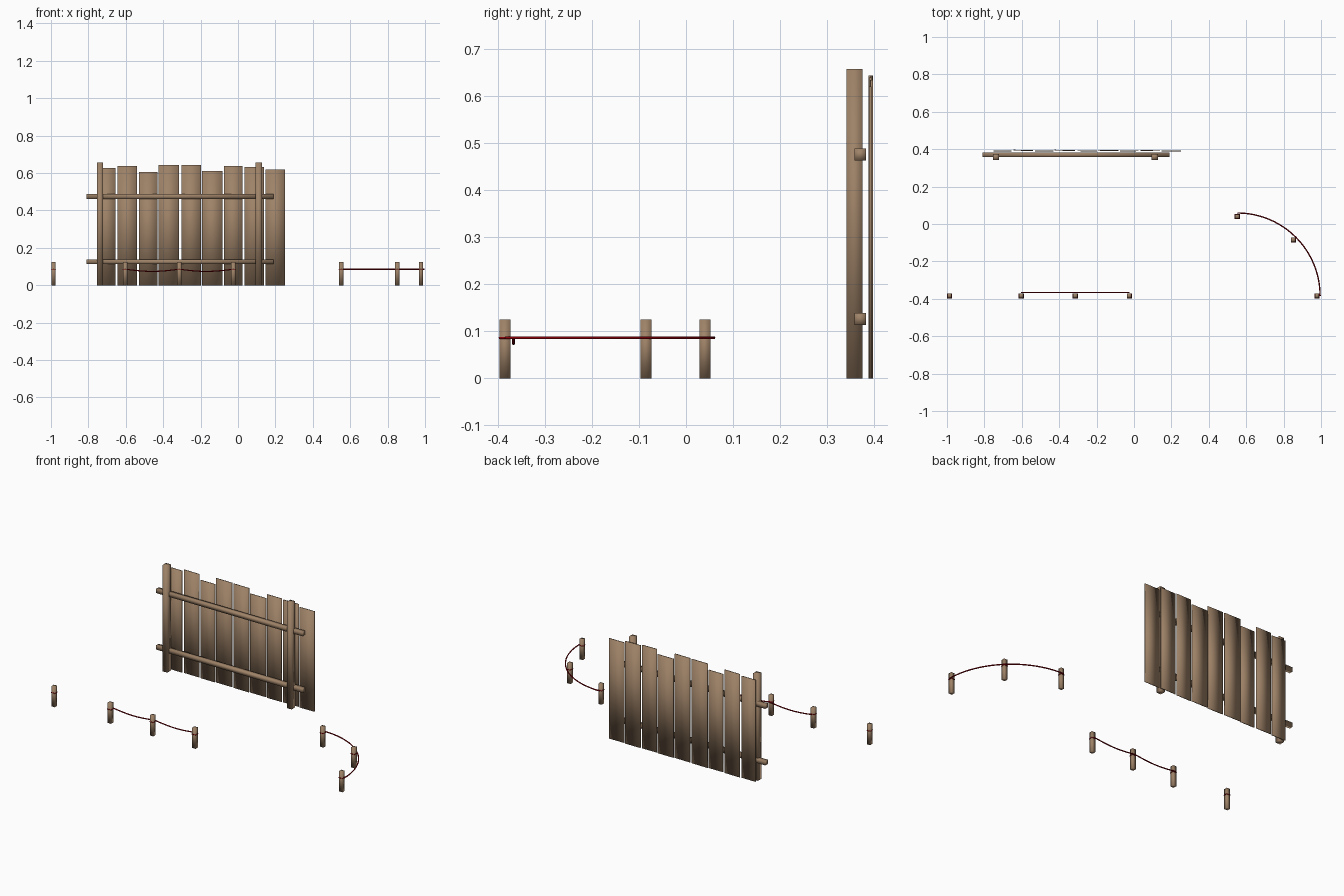
import bpy
import bmesh
import math
import random
from mathutils import Matrix, Vector

random.seed(4)
old = bpy.data.objects.get("Cube")
if old:
    bpy.data.objects.remove(old, do_unlink=True)


def linear(c):
    return c / 12.92 if c <= 0.04045 else ((c + 0.055) / 1.055) ** 2.4


def material(name, rgb):
    colour = [linear(c) for c in rgb] + [1.0]
    mat = bpy.data.materials.new(name)
    mat.use_nodes = True
    mat.diffuse_color = colour
    mat.node_tree.nodes["Principled BSDF"].inputs["Base Color"].default_value = colour
    return mat


wood = material("weathered wood", (0.62, 0.51, 0.405))
rope_red = material("dark red rope", (0.55, 0.0, 0.04))


def timber(name, centre, size, turn=0.0):
    """Soft-shaded box of wood."""
    bm = bmesh.new()
    bmesh.ops.create_cube(bm, size=1.0)
    bmesh.ops.scale(bm, vec=size, verts=bm.verts)
    bmesh.ops.rotate(bm, verts=bm.verts, matrix=Matrix.Rotation(turn, 3, 'Z'))
    for f in bm.faces:
        f.smooth = True
    mesh = bpy.data.meshes.new(name)
    bm.to_mesh(mesh)
    bm.free()
    mesh.materials.append(wood)
    obj = bpy.data.objects.new(name, mesh)
    obj.location = centre
    bpy.context.collection.objects.link(obj)


def rope(name, points, radius, closed=False):
    curve = bpy.data.curves.new(name, 'CURVE')
    curve.dimensions = '3D'
    curve.bevel_depth = radius
    curve.bevel_resolution = 1
    curve.use_fill_caps = True
    spline = curve.splines.new('POLY')
    spline.points.add(len(points) - 1)
    for p, co in zip(spline.points, points):
        p.co = (*co, 1)
    spline.use_cyclic_u = closed
    spline.use_smooth = True
    curve.materials.append(rope_red)
    bpy.context.collection.objects.link(bpy.data.objects.new(name, curve))


# Fence planks: left edge, right edge, top
planks = [(-0.75, -0.655, 0.628), (-0.645, -0.54, 0.637), (-0.528, -0.43, 0.605),
          (-0.425, -0.315, 0.643), (-0.303, -0.198, 0.643), (-0.192, -0.083, 0.61),
          (-0.075, 0.025, 0.638), (0.035, 0.14, 0.633), (0.147, 0.25, 0.619)]
for i, (a, b, top) in enumerate(planks):
    timber(f"fence_plank_{i + 1}", ((a + b) / 2, 0.391 + 0.003 * (i % 2), top / 2),
           (b - a, 0.005, top), turn=random.uniform(-0.015, 0.015))

# Fence posts and rails
for side, x in (("right", -0.738), ("left", 0.111)):
    timber(f"fence_post_{side}", (x, 0.358, 0.328), (0.033, 0.034, 0.656))
for level, z in (("lower", 0.126), ("upper", 0.475)):
    timber(f"fence_rail_{level}", (-0.31, 0.37, z), (1.0, 0.025, 0.026))

# Short stakes, each with a loop of rope
ROPE_Z = 0.086
stakes = [(-0.986, -0.384), (-0.603, -0.384), (-0.314, -0.384), (-0.025, -0.384),
          (0.552, 0.04), (0.852, -0.085), (0.978, -0.384)]
for i, (x, y) in enumerate(stakes):
    timber(f"stake_{i + 1}", (x, y, 0.0625), (0.023, 0.023, 0.125))
    h = 0.012
    rope(f"stake_loop_{i + 1}",
         [(x + sx * h, y + sy * h, ROPE_Z) for sx, sy in ((-1, -1), (1, -1), (1, 1), (-1, 1))],
         radius=0.0024, closed=True)

# Rope sagging between the straight row of stakes
sagging = []
for (xa, _), (xb, _) in zip(stakes[1:3], stakes[2:4]):
    for j in range(13):
        t = j / 12
        sagging.append((xa + (xb - xa) * t, -0.366, ROPE_Z - 0.012 * math.sin(math.pi * t)))
rope("sagging_rope", sagging, radius=0.0034)

# Taut rope bent in a quarter circle
centre = Vector((0.552, -0.384, ROPE_Z))
arc = [centre + 0.443 * Vector((math.sin(a), math.cos(a), 0))
       for a in (math.pi / 2 * j / 24 for j in range(25))]
rope("curved_rope", arc, radius=0.0036)
